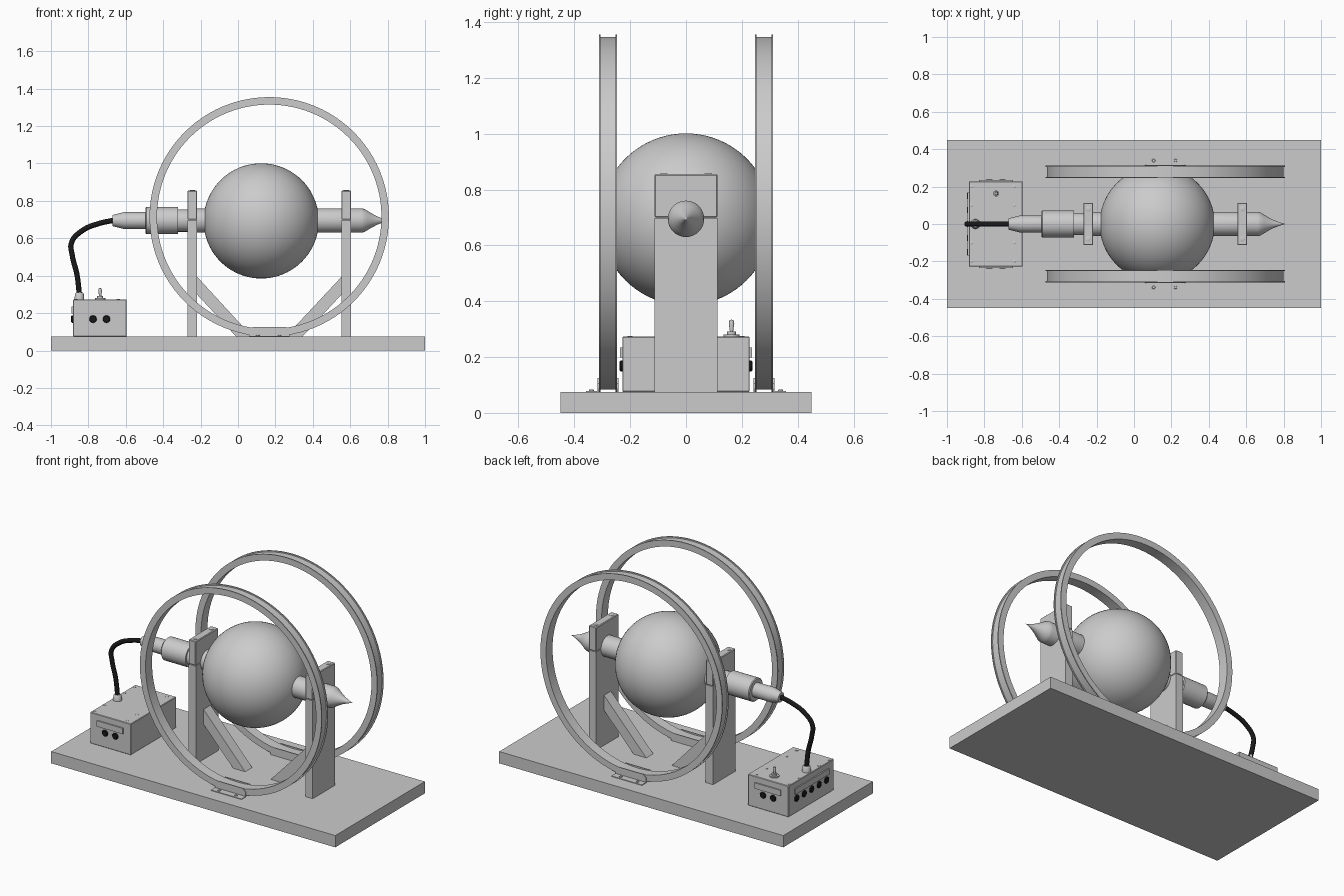
import bpy, bmesh, math
from mathutils import Matrix, Vector

if "Cube" in bpy.data.objects:
    bpy.data.objects.remove(bpy.data.objects["Cube"])

black = bpy.data.materials.new("black")
black.diffuse_color = (0.01, 0.01, 0.01, 1)
black.use_nodes = True
black.node_tree.nodes["Principled BSDF"].inputs["Base Color"].default_value = black.diffuse_color
AXIS = {"X": Matrix.Rotation(math.pi / 2, 4, "Y"),
        "Y": Matrix.Rotation(-math.pi / 2, 4, "X"),
        "Z": Matrix.Identity(4)}


def finish(bm, name, smooth=False, mat=None):
    bmesh.ops.remove_doubles(bm, verts=bm.verts, dist=1e-5)
    bmesh.ops.recalc_face_normals(bm, faces=bm.faces)
    me = bpy.data.meshes.new(name)
    bm.to_mesh(me)
    bm.free()
    ob = bpy.data.objects.new(name, me)
    bpy.context.collection.objects.link(ob)
    if mat:
        me.materials.append(mat)
    if smooth:
        bpy.ops.object.select_all(action="DESELECT")
        ob.select_set(True)
        bpy.context.view_layer.objects.active = ob
        bpy.ops.object.shade_smooth_by_angle(angle=math.radians(35))
    return ob


def box(name, x, y, z, bevel=0):
    bm = bmesh.new()
    bmesh.ops.create_cube(bm, size=1)
    for v in bm.verts:
        v.co = [a[0] + (c + 0.5) * (a[1] - a[0]) for a, c in zip((x, y, z), v.co)]
    if bevel:
        bmesh.ops.bevel(bm, geom=bm.edges[:], offset=bevel, segments=1, affect="EDGES")
    return finish(bm, name)


def lathe(name, prof, loc, axis, closed=False, seg=32, mat=None):
    """Spin (radius, height) points around an axis through loc."""
    bm = bmesh.new()
    m = Matrix.Translation(loc) @ AXIS[axis]
    rings = []
    for i in range(seg):
        a = 2 * math.pi * i / seg
        rings.append([bm.verts.new(m @ Vector((r * math.cos(a), r * math.sin(a), h))) for r, h in prof])
    n = len(prof)
    for i in range(seg):
        p, q = rings[i], rings[(i + 1) % seg]
        for j in range(n if closed else n - 1):
            k = (j + 1) % n
            vs = [p[j], q[j], q[k], p[k]]
            if prof[j][0] == 0:
                vs = [p[j], q[k], p[k]]
            elif prof[k][0] == 0:
                vs = [p[j], q[j], p[k]]
            bm.faces.new(vs)
    return finish(bm, name, True, mat)


def disc(name, r, h, loc, axis="Z", mat=None, seg=20):
    return lathe(name, [(0, 0), (r, 0), (r, h * 0.7), (r * 0.8, h), (0, h)], loc, axis, False, seg, mat)


def prism(name, pts, y0, y1):
    """Extrude an (x, z) outline along y."""
    bm = bmesh.new()
    f = bm.faces.new([bm.verts.new((x, y0, z)) for x, z in pts])
    ext = bmesh.ops.extrude_face_region(bm, geom=[f])
    for g in ext["geom"]:
        if isinstance(g, bmesh.types.BMVert):
            g.co.y = y1
    return finish(bm, name)


ZC = 0.695
box("base_board", (-1, 1), (-0.45, 0.45), (0, 0.075))

# sphere
bm = bmesh.new()
bmesh.ops.create_uvsphere(bm, u_segments=64, v_segments=40, radius=0.308,
                          matrix=Matrix.Translation((0.124, 0, ZC - 0.002)))
finish(bm, "globe", True)

# shaft, pointed tip and cable handle
lathe("right_shaft_and_tip", [(0, 0.38), (0.065, 0.38), (0.065, 0.66), (0.062, 0.675), (0.05, 0.695),
      (0.035, 0.72), (0.022, 0.745), (0.012, 0.77), (0.005, 0.79), (0, 0.81)], (0, 0, ZC), "X", seg=48)
lathe("left_shaft_and_handle", [(0, -0.67), (0.03, -0.67), (0.045, -0.61), (0.045, -0.495), (0.067, -0.495),
      (0.072, -0.49), (0.072, -0.32), (0.06, -0.32), (0.06, -0.26), (0.065, -0.26), (0.065, -0.14),
      (0, -0.14)], (0, 0, ZC), "X", seg=48)

# support posts with caps
for side, x0, x1 in (("left", -0.27, -0.218), ("right", 0.553, 0.605)):
    box(side + "_post", (x0, x1), (-0.113, 0.113), (0.075, 0.698))
    box(side + "_post_cap", (x0, x1), (-0.113, 0.113), (0.7, 0.855), 0.004)
    for y in (-0.08, 0.08):
        disc(side + "_cap_screw", 0.014, 0.004, ((x0 + x1) / 2, y, 0.854))

# diagonal braces
prism("left_brace", [(-0.219, 0.395), (0.075, 0.075), (-0.01, 0.075), (-0.219, 0.3)], -0.035, 0.035)
prism("right_brace", [(0.554, 0.395), (0.255, 0.075), (0.345, 0.075), (0.554, 0.3)], -0.035, 0.035)

# grooved hoops with foot brackets
for side, s in (("front", -1), ("back", 1)):
    w, t = 0.0325, 0.006
    lathe(side + "_hoop", [(0.6, -w), (0.64, -w), (0.64, t - w), (0.632, t - w), (0.632, w - t),
          (0.64, w - t), (0.64, w), (0.6, w)], (0.167, s * 0.279, 0.715), "Y", True, 96)
    for y, d in ((0.3115, 1), (0.2465, -1)):
        ya, yb = sorted((s * y, s * (y + d * 0.005)))
        prism(side + "_hoop_bracket", [(0.06, 0.075), (0.275, 0.075), (0.275, 0.105), (0.255, 0.125),
              (0.08, 0.125), (0.06, 0.105)], ya, yb)
    ya, yb = sorted((s * 0.312, s * 0.358))
    box(side + "_bracket_flange", (0.06, 0.275), (ya, yb), (0.075, 0.079))
    for x in (0.105, 0.222):
        disc(side + "_bracket_screw", 0.009, 0.006, (x, s * 0.339, 0.078))

# control box
box("control_box", (-0.882, -0.595), (-0.228, 0.228), (0.075, 0.273), 0.003)
for s in (-1, 1):
    ya, yb = sorted((s * 0.225, s * 0.236))
    box("end_label_plate", (-0.83, -0.647), (ya, yb), (0.198, 0.235))
    for x in (-0.775, -0.703):
        disc("end_socket", 0.02, 0.016 * s, (x, s * 0.222, 0.168), "Y", black)
box("side_label_plate", (-0.89, -0.88), (-0.17, 0.17), (0.198, 0.235))
for i in range(5):
    disc("side_socket", 0.02, -0.014, (-0.878, (i - 2) * 0.075, 0.168), "X", black)
for x in (-0.868, -0.64):
    for y in (-0.2, -0.1, 0.1, 0.2):
        disc("lid_screw", 0.009, 0.004, (x, y, 0.272), seg=12)

# toggle switch
lathe("toggle_switch", [(0, 0), (0.028, 0), (0.028, 0.008), (0.016, 0.008), (0.016, 0.02), (0.006, 0.02),
      (0.01, 0.05), (0.007, 0.06), (0, 0.062)], (-0.737, 0.163, 0.272), "Z", seg=20)

# cable and its gland
lathe("cable_gland", [(0, 0), (0.026, 0), (0.024, 0.03), (0.018, 0.038), (0, 0.038)], (-0.848, 0, 0.272), "Z")
cu = bpy.data.curves.new("cable", "CURVE")
cu.dimensions = "3D"
cu.bevel_depth = 0.014
cu.bevel_resolution = 4
cu.use_fill_caps = True
cu.materials.append(black)
pts = [(-0.66, 0.697), (-0.74, 0.68), (-0.834, 0.64), (-0.89, 0.577), (-0.886, 0.508), (-0.861, 0.406), (-0.848, 0.3)]
sp = cu.splines.new("BEZIER")
sp.bezier_points.add(len(pts) - 1)
for bp, (x, z) in zip(sp.bezier_points, pts):
    bp.co = (x, 0, z)
    bp.handle_left_type = bp.handle_right_type = "AUTO"
bpy.context.collection.objects.link(bpy.data.objects.new("cable", cu))
